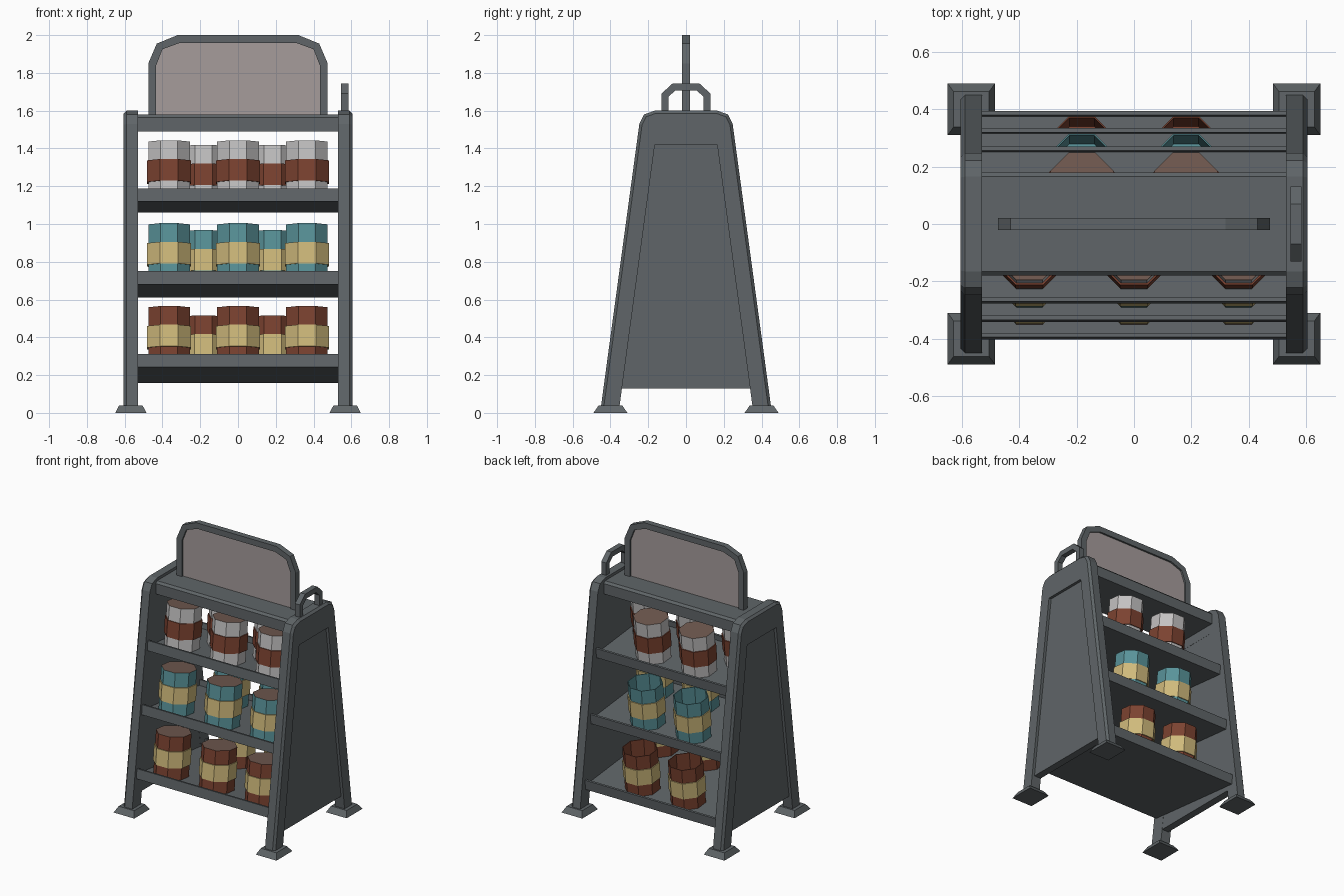
import bpy, bmesh
from math import sin, cos, pi, radians
from mathutils import Matrix, Vector

cube = bpy.data.objects.get("Cube")
if cube:
    bpy.data.objects.remove(cube)


def material(name, rgb):
    m = bpy.data.materials.new(name)
    m.use_nodes = True
    col = (*rgb, 1)
    m.diffuse_color = col
    bsdf = m.node_tree.nodes["Principled BSDF"]
    bsdf.inputs["Base Color"].default_value = col
    bsdf.inputs["Roughness"].default_value = 0.8
    return m


METAL = material("grey metal", (.115, .13, .138))
BOARD = material("pale sign board", (.38, .335, .33))
WHITE = material("white paint", (.55, .54, .54))
RUST = material("rust brown", (.2, .055, .03))
TEAL = material("teal", (.1, .29, .32))
SAND = material("sand yellow", (.63, .49, .2))
LID = material("lid brown", (.165, .102, .08))


def finish(bm, name, mats, matrix=None):
    bmesh.ops.recalc_face_normals(bm, faces=bm.faces)
    mesh = bpy.data.meshes.new(name)
    bm.to_mesh(mesh)
    bm.free()
    for m in mats:
        mesh.materials.append(m)
    obj = bpy.data.objects.new(name, mesh)
    bpy.context.collection.objects.link(obj)
    if matrix:
        obj.matrix_world = matrix
    return obj


def prism(name, pts, axis, lo, hi, mat=METAL, matrix=None, rim=0, width=0):
    """Extrude a 2D outline along x or y; bevel the first `rim` points' edges on the hi end."""
    bm = bmesh.new()

    def place(p, d):
        return (d, p[0], p[1]) if axis == "x" else (p[0], d, p[1])
    a = [bm.verts.new(place(p, lo)) for p in pts]
    b = [bm.verts.new(place(p, hi)) for p in pts]
    bm.faces.new(a)
    bm.faces.new(b)
    n = len(pts)
    for i in range(n):
        j = (i + 1) % n
        bm.faces.new((a[i], a[j], b[j], b[i]))
    bmesh.ops.recalc_face_normals(bm, faces=bm.faces)
    if rim:
        edges = [bm.edges.get((b[i], b[i + 1])) for i in range(rim - 1)]
        bmesh.ops.bevel(bm, geom=edges, offset=width, segments=1, affect="EDGES")
    return finish(bm, name, [mat], matrix)


def mirrored(half):
    """Close a half outline (foot to top) into a symmetric arch path."""
    return half + [(-u, v) for u, v in reversed(half)]


def arch(outer, inner):
    return mirrored(outer) + mirrored(inner)[::-1]


def foot(name, x, y):
    bm = bmesh.new()
    rings = []
    for hx, hy, z in ((.0825, .09, 0), (.062, .062, .04)):
        rings.append([bm.verts.new((x + hx * sx, y + hy * sy, z))
                      for sx, sy in ((-1, -1), (1, -1), (1, 1), (-1, 1))])
    lo, hi = rings
    bm.faces.new(lo)
    bm.faces.new(hi)
    for i in range(4):
        j = (i + 1) % 4
        bm.faces.new((lo[i], lo[j], hi[j], hi[i]))
    finish(bm, name, [METAL])


def can(name, body, band, matrix, is_open):
    """Eight-sided can with a raised band, either lidded or hollow."""
    r, rb = .119, .126
    prof = [(r, 0), (r, .085), (rb, .085), (rb, .2), (r, .2), (r, .3)]
    if is_open:
        prof += [(r - .005, .3), (r - .005, .01)]
    bm = bmesh.new()
    rings = [[bm.verts.new((rad * cos((k + .5) * pi / 4), rad * sin((k + .5) * pi / 4), z))
              for k in range(8)] for rad, z in prof]
    for s in range(len(rings) - 1):
        for k in range(8):
            j = (k + 1) % 8
            f = bm.faces.new((rings[s][k], rings[s][j], rings[s + 1][j], rings[s + 1][k]))
            f.material_index = 1 if s in (1, 2, 3) else 0
    bm.faces.new(rings[0])
    top = bm.faces.new(rings[-1])
    top.material_index = 0 if is_open else 2
    finish(bm, name, [body, band, LID], matrix)


# Side frames, recessed panels and feet
frame = arch([(.45, .035), (.247, 1.53), (.222, 1.58), (.165, 1.6)],
             [(.352, .035), (.165, 1.42)])
panel = mirrored([(.345, .13), (.168, 1.43)])
for side, s in (("left", 1), ("right", -1)):
    prism(side + "_side_frame", frame, "x", .53 * s, .605 * s, rim=8, width=.015)
    prism(side + "_side_panel", panel, "x", .531 * s, .585 * s)
    for end, e in (("front", -1), ("back", 1)):
        foot(f"{end}_{side}_foot", .5675 * s, .4 * e)

# Top board with chamfered upper edges
prism("top_board", mirrored([(.18, 1.49), (.18, 1.565), (.165, 1.58)]), "x", -.535, .535)

# Sign above the board
prism("sign_frame",
      arch([(.475, 1.57), (.475, 1.85), (.43, 1.955), (.32, 2)],
           [(.433, 1.57), (.433, 1.84), (.4, 1.925), (.31, 1.958)]), "y", -.021, .021)
prism("sign_board", mirrored([(.44, 1.57), (.44, 1.84), (.405, 1.93), (.31, 1.965)]),
      "y", -.008, .008, BOARD)

# Carry handle on the left side
prism("carry_handle",
      arch([(.13, 1.59), (.13, 1.69), (.07, 1.745)],
           [(.092, 1.59), (.092, 1.675), (.055, 1.708)]), "x", .546, .585)

# Backward-tilted trays, each with three front cans and two back cans
trays = (("bottom", .27, .397, RUST, SAND),
         ("middle", .715, .336, TEAL, SAND),
         ("top", 1.16, .272, WHITE, RUST))
depth, lip = .04, .015
for level, z, half, body, band in trays:
    tilt = Matrix.Translation((0, 0, z)) @ Matrix.Rotation(radians(-6), 4, "X")
    tray = arch([(half, -.07), (half, 0)], [(half - lip, 0), (half - lip, -depth)])
    tray = mirrored([(half, -.07), (half, 0), (half - lip, 0), (half - lip, -depth)])
    prism(level + "_shelf", tray, "x", -.533, .533, matrix=tilt)
    y = half - .158
    spots = [("front", x, -y) for x in (-.365, 0, .365)] + [("back", x, y) for x in (-.182, .182)]
    for i, (row, x, cy) in enumerate(spots):
        place = tilt @ Matrix.Translation((x, cy, -depth + .001))
        can(f"{level}_{row}_can_{i + 1}", body, band, place,
            row == "back" and level != "top")
